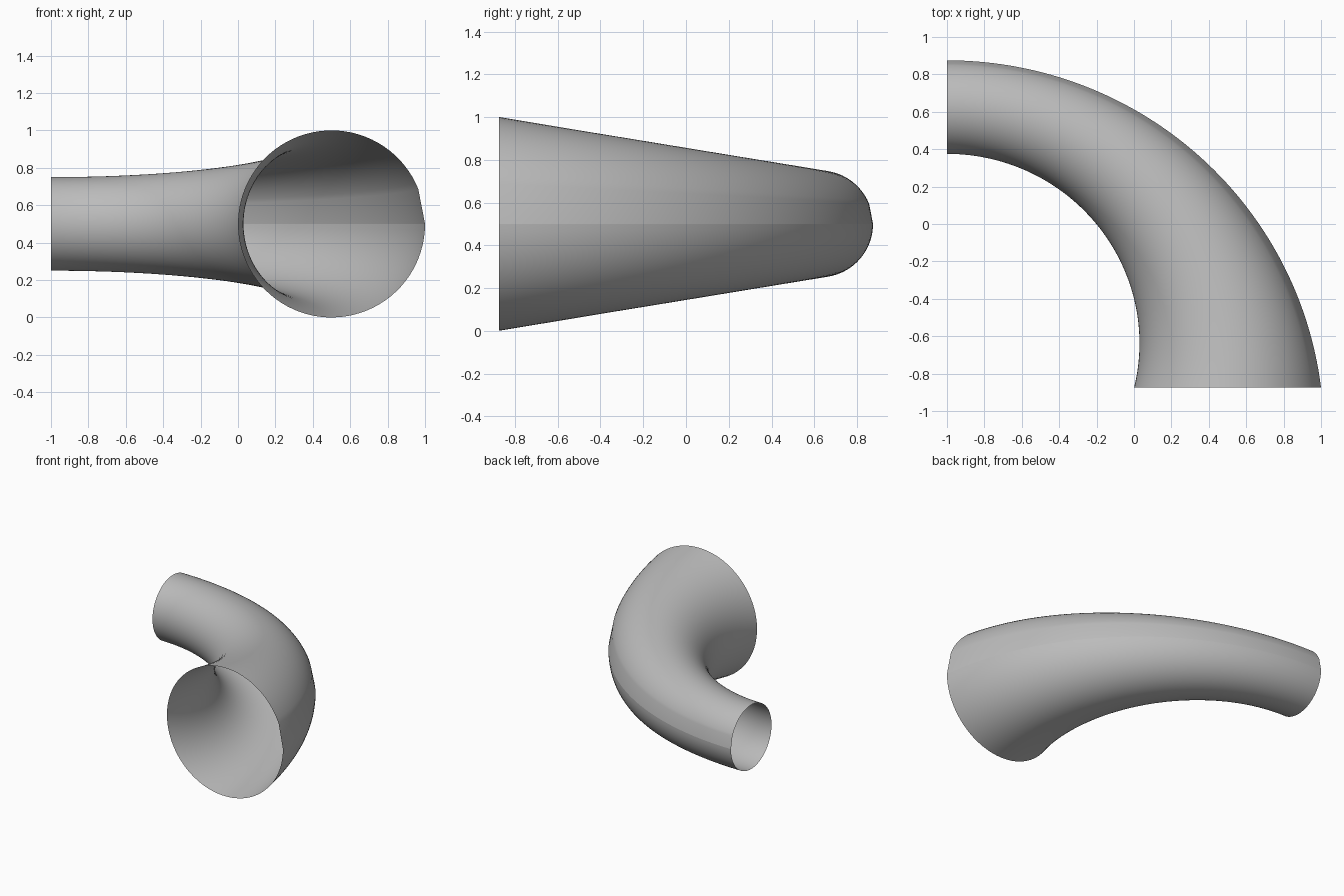
import bpy
import bmesh
from math import sin, cos, pi, radians

cube = bpy.data.objects.get("Cube")
if cube:
    bpy.data.objects.remove(cube, do_unlink=True)

STEPS = 64          # rings along the bend
SIDES = 80          # fine points round each ring
BEND = 1.5          # radius of the bend's centre line
PIVOT = (-1.0, -0.875)

# Plain grey
grey = bpy.data.materials.new("plain grey")
grey.use_nodes = True
colour = (0.5, 0.5, 0.5, 1)
grey.diffuse_color = colour
grey.node_tree.nodes["Principled BSDF"].inputs["Base Color"].default_value = colour

# Ring angles: one wide flat facet above the outer seam, fine steps elsewhere
facet = radians(22)
angles = [0] + [facet + (2 * pi - facet) * i / SIDES for i in range(SIDES)]


def ring(bm, t):
    """Upright circle at angle t round the bend, narrowing away from the mouth."""
    radius = 0.5 - 0.25 * sin(t)
    verts = []
    for a in angles:
        reach = BEND + radius * cos(a)
        verts.append(bm.verts.new((PIVOT[0] + reach * cos(t),
                                   PIVOT[1] + reach * sin(t),
                                   0.5 + radius * sin(a))))
    return verts


# Open tapering elbow, a single skin without end caps
bm = bmesh.new()
rings = [ring(bm, pi / 2 * i / STEPS) for i in range(STEPS + 1)]
count = len(angles)
for low, high in zip(rings, rings[1:]):
    for i in range(count):
        j = (i + 1) % count
        face = bm.faces.new((low[i], high[i], high[j], low[j]))
        face.smooth = True
    # Crisp seam along the outside of the bend
    bm.edges.get((low[0], high[0])).smooth = False
bmesh.ops.reverse_faces(bm, faces=bm.faces[:])

mesh = bpy.data.meshes.new("tapered_elbow_pipe")
bm.to_mesh(mesh)
bm.free()
mesh.materials.append(grey)
pipe = bpy.data.objects.new("tapered_elbow_pipe", mesh)
bpy.context.collection.objects.link(pipe)
